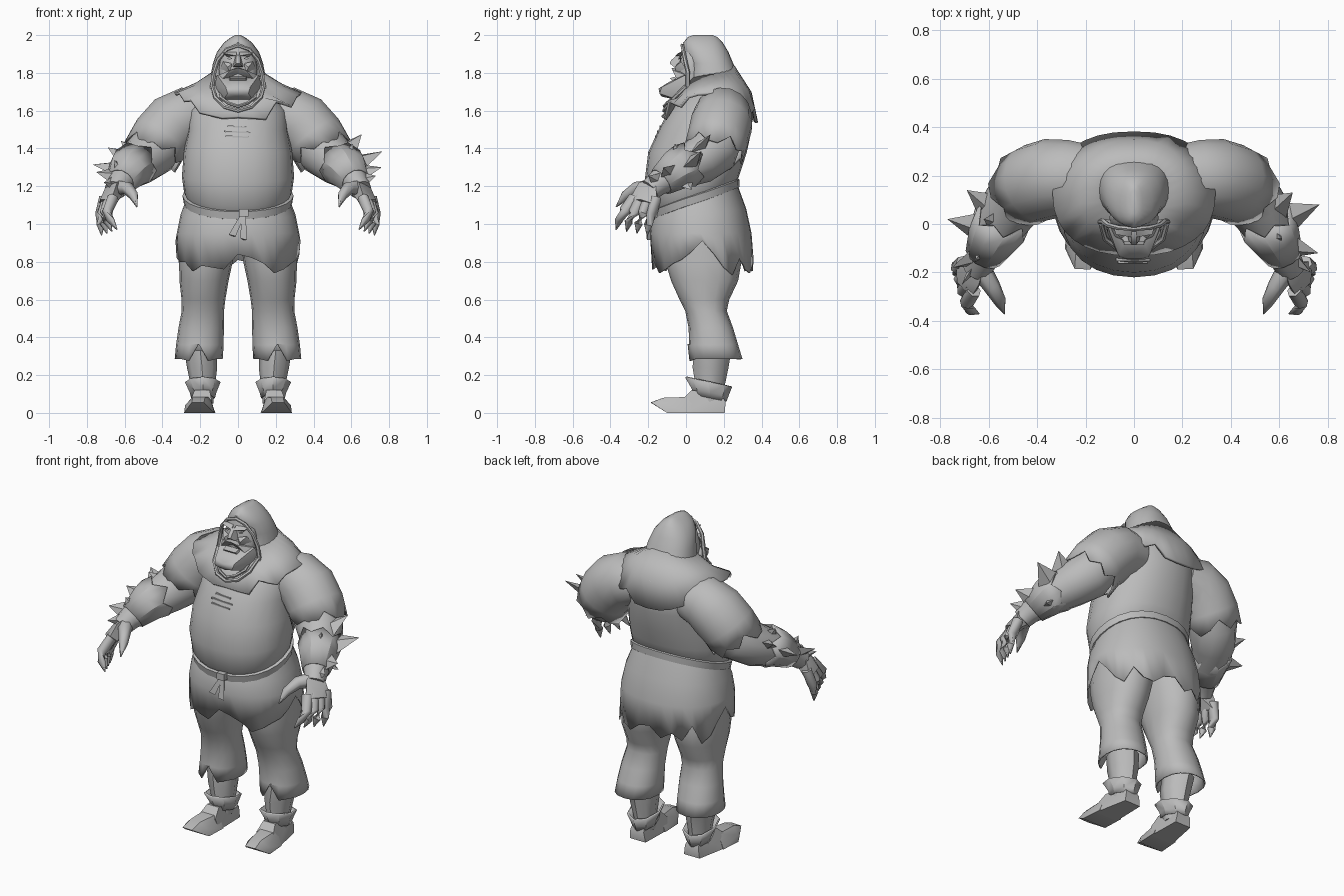
import bpy, bmesh, math
from mathutils import Vector

GREY = bpy.data.materials.new("stone_grey")
GREY.diffuse_color = (0.5, 0.5, 0.5, 1)


def finish(name, bm, mirror=False, solid=0, angle=45):
    bmesh.ops.recalc_face_normals(bm, faces=bm.faces)
    me = bpy.data.meshes.new(name)
    bm.to_mesh(me)
    bm.free()
    me.materials.append(GREY)
    ob = bpy.data.objects.new(name, me)
    bpy.context.collection.objects.link(ob)
    bpy.ops.object.select_all(action='DESELECT')
    ob.select_set(True)
    bpy.context.view_layer.objects.active = ob
    bpy.ops.object.shade_smooth_by_angle(angle=math.radians(angle))
    if solid:
        m = ob.modifiers.new("thickness", 'SOLIDIFY')
        m.thickness, m.offset = solid, 0
    if mirror:
        ob.modifiers.new("mirror", 'MIRROR')
    return ob


def bridge(bm, rings, caps):
    n = len(rings[0])
    vs = [[bm.verts.new(p) for p in r] for r in rings]
    for a, b in zip(vs, vs[1:]):
        for i in range(n):
            j = (i + 1) % n
            bm.faces.new((a[i], a[j], b[j], b[i]))
    if caps[0]:
        bm.faces.new(vs[0])
    if caps[1]:
        bm.faces.new(vs[-1])


def stack(name, rings, n=24, p=1.0, cap=(1, 1), jag=None, **kw):
    """Horizontal rings: z, half width, front y, back y, tilt, sag, centre x."""
    out = []
    sp = lambda t: math.copysign(abs(t) ** p, t)
    for r in rings:
        z, rx, yf, yb, tilt, sag, cx = (list(r) + [0, 0, 0])[:7]
        pts = []
        for i in range(n):
            a = 2 * math.pi * i / n
            c, s = math.cos(a), math.sin(a)
            pts.append(Vector((cx + rx * sp(c), (yf + yb) / 2 + (yb - yf) / 2 * sp(s),
                               z + tilt * s + sag * s * s)))
        out.append(pts)
    for i, d in (jag or {}).items():
        out[-1][i].z += d
    bm = bmesh.new()
    bridge(bm, out, cap)
    return finish(name, bm, **kw)


def tube(name, path, n=8, cap=(1, 1), jag=None, **kw):
    """Round rings along a path of (x, y, z, radius)."""
    pts = [Vector(q[:3]) for q in path]
    out = []
    for k, q in enumerate(path):
        d = (pts[min(k + 1, len(pts) - 1)] - pts[max(k - 1, 0)]).normalized()
        u = d.cross(Vector((0, .3, 1))).normalized()
        v = u.cross(d)
        ring = []
        for i in range(n):
            a = 2 * math.pi * i / n
            co = pts[k] + q[3] * (u * math.cos(a) + v * math.sin(a))
            if jag and k == len(path) - 1:
                co += d * jag[i % len(jag)]
            ring.append(co)
        out.append(ring)
    bm = bmesh.new()
    bridge(bm, out, cap)
    return finish(name, bm, **kw)


def hull(name, pts, sym=False, **kw):
    bm = bmesh.new()
    for p in pts:
        bm.verts.new(p)
        if sym and p[0]:
            bm.verts.new((-p[0], p[1], p[2]))
    r = bmesh.ops.convex_hull(bm, input=bm.verts)
    bmesh.ops.delete(bm, geom=[v for v in r["geom_interior"] if isinstance(v, bmesh.types.BMVert)], context='VERTS')
    return finish(name, bm, **kw)


# --- body and clothing
stack("tunic_body", [(1.12, .255, -.15, .25, .085), (1.165, .285, -.2, .275, .07), (1.25, .297, -.22, .29, .03),
                     (1.38, .287, -.2, .322), (1.5, .265, -.145, .348), (1.6, .26, -.09, .355),
                     (1.68, .2, 0, .32), (1.74, .1, .04, .25)], p=.92)
stack("belt", [(1.105, .265, -.17, .265, .085), (1.11, .287, -.183, .283, .085),
               (1.15, .294, -.192, .283, .085), (1.16, .265, -.17, .265, .085)], p=.92, angle=25)
hull("belt_knot", [(x, y, z) for x in (.005, .055) for y in (-.215, -.17) for z in (1.04, 1.08)])
for tip in ((-.03, .935), (.03, .915)):
    hull("belt_tail", [(.02, -.19, 1.06), (.04, -.19, 1.06), (.03, -.17, 1.06), (tip[0] - .018, -.21, tip[1] + .01),
                       (tip[0] + .018, -.205, tip[1]), (tip[0], -.185, tip[1])])
skirt_jag = {0: .12, 1: .05, 2: -.02, 3: -.06, 4: .03, 5: -.03, 6: -.05, 7: .0, 8: .02, 9: -.04, 10: .0,
             11: -.04, 12: .05, 13: -.06, 14: -.02, 15: .06, 16: .12, 17: .03, 18: .01, 19: .01, 20: -.04,
             21: -.01, 22: -.02, 23: -.03, 24: .05, 25: .03, 26: .0, 27: -.05, 28: -.03, 29: .0, 30: .02, 31: .06}
stack("skirt", [(1.14, .265, -.165, .265, .08), (1.05, .3, -.18, .315, .03), (.95, .32, -.187, .343),
                (.79, .327, -.18, .354)], n=32, p=.9, cap=(1, 0), jag=skirt_jag, solid=.008)
stack("shoulder_mantle", [(1.8, .115, 0, .25, .045, -.01), (1.74, .22, -.065, .34, .03, -.075),
                          (1.69, .333, -.125, .374, -.01, -.145)], n=32, p=.85, cap=(0, 0),
      jag={6: .05, 20: .03, 21: -.01, 24: .01, 26: -.02, 27: .05, 28: .01, 29: -.03, 12: -.01, 18: .02},
      solid=.016, angle=45)
# stitched tear on the chest
for k, (z, w) in enumerate(((1.515, .05), (1.487, .07), (1.462, .06))):
    y = -.132 - (1.515 - z) * .45
    hull("chest_stitch", [(sx * w - .005, y + dy, z + dz) for sx in (-1, 1)
                          for dy in (-.008, .03) for dz in (-.004 - sx * .003, .004 - sx * .003)])

# --- hood, collar and face
stack("hood", [(1.65, .17, -.05, .35, .04), (1.72, .156, -.005, .315), (1.78, .146, .015, .28), (1.85, .133, .015, .25),
               (1.91, .112, -.01, .225), (1.96, .075, -.015, .195), (1.99, .035, .01, .165), (2, .015, .04, .14)],
      p=.88)
for s, r in ((1, .011), (.74, .009)):
    tube("collar_roll", [(-.135 * s, .0, 1.73, r), (-.12 * s, -.06, 1.67, r), (-.07 * s, -.1, 1.62 + .08 * (1 - s), r),
                         (0, -.115, 1.6 + .09 * (1 - s), r), (.07 * s, -.1, 1.62 + .08 * (1 - s), r),
                         (.12 * s, -.06, 1.67, r), (.135 * s, 0, 1.73, r)], n=6)
tube("hood_rim", [(-.14, .01, 1.71, .012), (-.126, .01, 1.8, .012), (-.105, -.005, 1.87, .011), (-.06, -.015, 1.925, .01),
                  (0, -.02, 1.945, .01), (.06, -.015, 1.925, .01), (.105, -.005, 1.87, .011),
                  (.126, .01, 1.8, .012), (.14, .01, 1.71, .012)], n=6)
stack("face", [(1.7, .09, -.05, .1), (1.78, .1, -.045, .1), (1.82, .102, -.047, .1), (1.86, .095, -.033, .1),
               (1.885, .09, -.033, .1), (1.935, .06, -.02, .1)], n=16)
hull("nose", [(.012, -.03, 1.895), (.028, -.04, 1.83), (.022, -.068, 1.835), (.01, -.086, 1.85), (.012, -.08, 1.865),
              (.01, -.055, 1.89)], sym=True)
hull("brow", [(.008, -.055, 1.89), (.008, -.03, 1.91), (.075, -.043, 1.903), (.085, -.01, 1.91), (.06, -.028, 1.887)],
     mirror=True)
hull("eye", [(.028, -.04, 1.876), (.06, -.035, 1.878), (.045, -.041, 1.883), (.045, -.041, 1.87), (.045, -.02, 1.876)],
     mirror=True)
hull("cheek", [(.03, -.045, 1.85), (.08, -.025, 1.86), (.095, 0, 1.82), (.055, -.06, 1.83), (.045, -.05, 1.8)],
     mirror=True, angle=60)
hull("moustache", [(0, -.076, 1.825), (0, -.05, 1.797), (.04, -.072, 1.815), (.08, -.05, 1.77), (.07, -.03, 1.765),
                   (.1, -.005, 1.79), (0, -.04, 1.83)], mirror=True)
hull("lower_lip", [(.045, -.07, 1.765), (.04, -.085, 1.772), (.045, -.05, 1.782), (.05, -.06, 1.745)], sym=True)
hull("beard", [(.112, 0, 1.79), (.125, .03, 1.72), (.108, -.04, 1.72), (.065, -.128, 1.725), (0, -.145, 1.717),
               (.055, -.14, 1.69), (.085, -.02, 1.65), (.045, -.085, 1.755), (0, -.13, 1.675)], sym=True)

# --- arms and hands
tube("sleeve", [(.16, .2, 1.58, .12), (.26, .195, 1.575, .148), (.34, .188, 1.53, .16), (.405, .17, 1.46, .157),
                (.445, .15, 1.39, .155)], n=16, cap=(1, 0),
     jag=(.0, .04, -.02, .03, .035, -.03, .02, -.01, .03, -.03, .02, .04, -.02, .02, -.04, .01), mirror=True, solid=.01)
tube("forearm", [(.40, .17, 1.46, .13), (.45, .14, 1.385, .138), (.515, .065, 1.33, .123), (.575, -.04, 1.28, .1),
                 (.63, -.15, 1.215, .066), (.65, -.19, 1.18, .058)], n=12, mirror=True)
tube("bracer", [(.62, -.13, 1.225, .075), (.58, -.05, 1.285, .104), (.553, .0, 1.31, .118)], n=12, cap=(0, 0),
     jag=(.0, .06, -.01, .03), mirror=True, solid=.01, angle=25)
hull("palm", [(.6, -.18, 1.17), (.62, -.17, 1.24), (.7, -.16, 1.2), (.64, -.25, 1.22), (.67, -.3, 1.13),
              (.735, -.15, 1.1), (.7, -.15, 1.09), (.65, -.28, 1.1), (.73, -.24, 1.13)], mirror=True, angle=60)
for i in range(4):
    t = i / 3
    mix = lambda a, b: a + (b - a) * t
    tube("finger", [(mix(.66, .705), mix(-.275, -.16), 1.14, .031),
                    (mix(.69, .728), mix(-.325, -.18), mix(1.07, 1.05), .03),
                    (mix(.675, .728), mix(-.355, -.2), mix(1.02, .995), .023),
                    (mix(.64, .722), mix(-.37, -.205), mix(.97, .94), .003)], n=6, mirror=True, angle=65)
tube("thumb", [(.63, -.19, 1.19, .045), (.585, -.26, 1.19, .036), (.552, -.32, 1.15, .026), (.535, -.37, 1.09, .003)],
     n=6, mirror=True, angle=65)


# bone spikes: broad flat blades from the forearm out to a tip
def spike(base, tip, r):
    b, t = Vector(base), Vector(tip)
    b = b.lerp(t, .25)
    d = (t - b).normalized()
    run = Vector((.45 if b.x > 0 else -.45, -.75, -.45))
    u = (run - d * run.dot(d)).normalized()
    v = d.cross(u)
    hull("bone_spike", [b + u * r, b - u * r, b + v * r * .5, b - v * r * .5, t], angle=15)


right = [((.6, .02, 1.31), (.765, .08, 1.385), .07), ((.55, .05, 1.37), (.655, .13, 1.475), .07),
         ((.62, -.08, 1.26), (.76, -.12, 1.3), .065), ((.64, -.13, 1.22), (.73, -.2, 1.255), .05),
         ((.56, -.03, 1.33), (.61, -.06, 1.425), .065), ((.57, -.03, 1.25), (.66, .03, 1.18), .06)]
left = [((-.6, -.02, 1.29), (-.77, .02, 1.315), .07), ((-.56, .05, 1.34), (-.69, .14, 1.405), .07),
        ((-.63, -.12, 1.24), (-.75, -.18, 1.275), .06), ((-.54, .02, 1.36), (-.62, .02, 1.44), .07),
        ((-.62, -.11, 1.25), (-.655, -.15, 1.34), .06), ((-.64, -.15, 1.21), (-.71, -.25, 1.22), .045)]
for s in right + left:
    spike(*s)

# --- legs and boots
stack("trouser_leg", [(1.0, .14, -.11, .25, 0, 0, .15), (.8, .138, -.105, .29, 0, 0, .17), (.7, .126, -.075, .272, 0, 0, .18),
                      (.6, .112, -.03, .225, 0, 0, .183), (.54, .108, 0, .212, 0, 0, .186), (.45, .116, .018, .245, 0, 0, .195),
                      (.36, .122, .02, .272, 0, 0, .202), (.285, .123, .012, .295, 0, 0, .208)],
      n=16, p=.9, cap=(1, 0), jag={12: .08, 11: -.01, 13: -.01}, mirror=True, solid=.008)
stack("shin_wrap", [(.33, .085, .04, .24, 0, 0, .2), (.24, .08, .035, .225, 0, 0, .19), (.12, .06, .055, .2, 0, 0, .185),
                    (.05, .055, .05, .2, 0, 0, .185)], n=8, mirror=True, angle=50)
stack("boot_cuff", [(.08, .058, .04, .21, -.018, 0, .185), (.11, .066, .035, .22, -.02, 0, .185),
                    (.165, .09, .0, .24, -.025, 0, .187)], n=8, cap=(0, 0), mirror=True, solid=.01, angle=25)
hull("boot_heel", [(.13, .205, 0), (.235, .205, 0), (.125, 0, 0), (.275, 0, 0), (.14, .21, .06), (.23, .21, .06),
                   (.15, .03, .12), (.23, .03, .12), (.15, .18, .1), (.22, .18, .1), (.14, -.02, .07), (.25, -.02, .07)],
     mirror=True)
hull("boot_toe", [(.12, .03, 0), (.275, .03, 0), (.125, -.1, 0), (.285, -.1, 0), (.15, .03, .085), (.24, .03, .085),
                  (.175, -.12, .08), (.24, -.12, .08), (.18, -.188, .055), (.245, -.185, .055), (.135, -.1, .04),
                  (.28, -.1, .04)], mirror=True)
